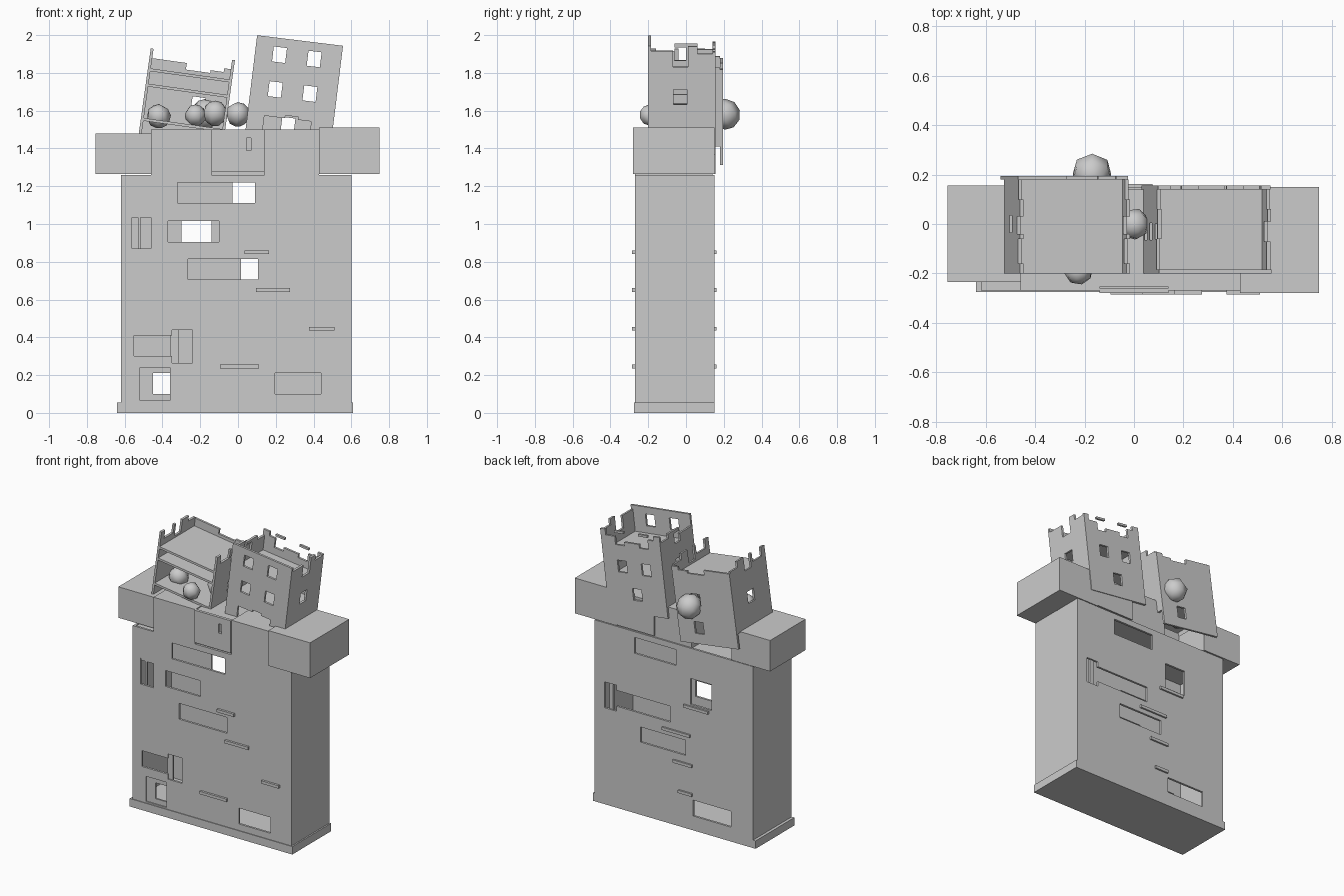
import bpy, bmesh, math
from mathutils import Matrix, Vector

if "Cube" in bpy.data.objects:
    bpy.data.objects.remove(bpy.data.objects["Cube"])

grey = bpy.data.materials.new("stone_grey")
grey.diffuse_color = (0.6, 0.6, 0.6, 1)
grey.use_nodes = True
grey.node_tree.nodes["Principled BSDF"].inputs["Base Color"].default_value = grey.diffuse_color
I = Matrix.Identity(4)


def finish(name, bm):
    bmesh.ops.recalc_face_normals(bm, faces=bm.faces)
    mesh = bpy.data.meshes.new(name)
    bm.to_mesh(mesh)
    bm.free()
    mesh.materials.append(grey)
    ob = bpy.data.objects.new(name, mesh)
    bpy.context.collection.objects.link(ob)
    return ob


def box(name, x, y, z, frame=I):
    bm = bmesh.new()
    size = Matrix.Diagonal((x[1] - x[0], y[1] - y[0], z[1] - z[0], 1))
    mid = Matrix.Translation(((x[0] + x[1]) / 2, (y[0] + y[1]) / 2, (z[0] + z[1]) / 2))
    bmesh.ops.create_cube(bm, size=1, matrix=frame @ mid @ size)
    return finish(name, bm)


def wall(name, axis, at, t, u, v, holes, frame=I):
    """Upright wall from at to at+t along its normal, with rectangular openings (u0, u1, v0, v1).
    axis 'x' spans x and z, axis 'y' spans y and z."""
    us, vs = set(u), set(v)
    for a, b, c, d in holes:
        us |= {min(max(q, u[0]), u[1]) for q in (a, b)}
        vs |= {min(max(q, v[0]), v[1]) for q in (c, d)}
    us, vs = sorted(us), sorted(vs)
    bm = bmesh.new()
    cache = {}

    def vert(a, b):
        if (a, b) not in cache:
            p = (a, at, b) if axis == 'x' else (at, a, b)
            cache[a, b] = bm.verts.new(frame @ Vector(p))
        return cache[a, b]

    for a, b in zip(us, us[1:]):
        for c, d in zip(vs, vs[1:]):
            m, n = (a + b) / 2, (c + d) / 2
            if not any(h[0] < m < h[1] and h[2] < n < h[3] for h in holes):
                bm.faces.new([vert(a, c), vert(b, c), vert(b, d), vert(a, d)])
    geo = bmesh.ops.extrude_face_region(bm, geom=bm.faces[:])["geom"]
    n = frame.to_3x3() @ Vector((0, t, 0) if axis == 'x' else (t, 0, 0))
    bmesh.ops.translate(bm, verts=[g for g in geo if isinstance(g, bmesh.types.BMVert)], vec=n)
    bmesh.ops.recalc_face_normals(bm, faces=bm.faces)
    bmesh.ops.dissolve_limit(bm, angle_limit=0.01, verts=bm.verts, edges=bm.edges)
    return finish(name, bm)


def ball(name, x, y, z, r):
    bm = bmesh.new()
    spin = Matrix.Rotation(0.5 + x * 3, 4, 'Z') @ Matrix.Rotation(0.6, 4, 'X')
    bmesh.ops.create_uvsphere(bm, u_segments=7, v_segments=5, radius=r,
                              matrix=Matrix.Translation((x, y, z)) @ spin)
    for f in bm.faces:
        f.smooth = True
    return finish(name, bm)


# Hollow main body with openings
wall("body_front", 'x', -0.27, 0.015, (-0.62, 0.6), (0.05, 1.26), [
    (-0.32, 0.09, 1.11, 1.22), (-0.37, -0.10, 0.905, 1.015), (-0.265, 0.105, 0.705, 0.815),
    (-0.56, -0.46, 0.87, 1.05), (-0.55, -0.35, 0.30, 0.41), (-0.35, -0.24, 0.265, 0.44),
    (-0.52, -0.36, 0.065, 0.24), (0.195, 0.44, 0.10, 0.21)])
wall("body_back", 'x', 0.15, -0.015, (-0.62, 0.6), (0.05, 1.26), [
    (-0.03, 0.29, 1.11, 1.22), (0.015, 0.43, 0.705, 0.815), (0.43, 0.52, 0.67, 0.85),
    (-0.30, -0.14, 0.87, 1.05), (-0.10, 0.245, 0.505, 0.61), (-0.45, -0.16, 0.10, 0.21)])
for side, x in (("left", (-0.62, -0.605)), ("right", (0.585, 0.6))):
    box("body_side_" + side, x, (-0.255, 0.135), (0.05, 1.26))
box("body_top", (-0.605, 0.585), (-0.255, 0.135), (1.24, 1.255))
box("base", (-0.64, 0.61), (-0.275, 0.15), (0, 0.055))

# Sliding shutters and bars standing in openings
box("shutter_bar_upper", (-0.53, -0.515), (-0.262, -0.25), (0.87, 1.05))
box("shutter_lintel_upper", (-0.56, -0.46), (-0.265, -0.25), (1.035, 1.05))
box("shutter_lower", (-0.36, -0.315), (-0.262, -0.25), (0.265, 0.44))
box("frame_lower_top", (-0.52, -0.36), (-0.262, -0.25), (0.21, 0.24))
box("frame_lower_bottom", (-0.52, -0.36), (-0.262, -0.25), (0.065, 0.10))
box("frame_lower_side", (-0.52, -0.45), (-0.262, -0.25), (0.10, 0.21))
box("shutter_back", (0.46, 0.49), (0.13, 0.142), (0.67, 0.85))

# Small ledges on both faces
for x, z in (((0.035, 0.165), 0.85), ((0.095, 0.275), 0.65), ((0.375, 0.51), 0.445), ((-0.095, 0.11), 0.245)):
    box("front_ledge", x, (-0.285, -0.27), (z - 0.01, z + 0.01))
for x, z in (((-0.28, -0.09), 0.85), ((-0.14, 0.075), 0.65), ((-0.155, -0.01), 0.445), ((-0.155, -0.05), 0.245)):
    box("back_ledge", x, (0.15, 0.162), (z - 0.01, z + 0.01))

# Cornice blocks
box("cornice_left", (-0.755, -0.46), (-0.235, 0.155), (1.265, 1.48))
box("cornice_mid_left", (-0.46, -0.14), (-0.27, -0.1), (1.255, 1.5))
wall("cornice_mid_front", 'x', -0.28, 0.02, (-0.14, 0.14), (1.275, 1.5), [(0.045, 0.068, 1.39, 1.455)])
box("cornice_mid", (-0.14, 0.14), (-0.255, 0.14), (1.255, 1.495))
box("cornice_mid_right", (0.14, 0.43), (-0.27, 0.14), (1.255, 1.5))
box("cornice_back_plate", (0.14, 0.43), (0.14, 0.15), (1.27, 1.41))
box("cornice_right", (0.43, 0.75), (-0.28, 0.15), (1.265, 1.51))


def windows(centres, w=0.035, h=0.04):
    return [(a - w, a + w, b - h, b + h) for a, b in centres]


# Right tilted tower
R = Matrix.Translation((0.04, 0, 1.5)) @ Matrix.Rotation(math.radians(7), 4, 'Y')
W, T = 0.458, 0.015
grid = [(a, b) for a in (0.13, 0.315) for b in (0.23, 0.415)]
wall("tower_front", 'x', -0.2, T, (0, W), (-0.08, 0.503), windows(grid) + [
    (0.09, 0.2, -0.08, 0.085), (0.2, 0.27, -0.08, 0.1), (0.27, 0.34, -0.08, 0.085)], R)
wall("tower_back", 'x', 0.155, -T, (0, W), (-0.08, 0.47), windows(grid + [(0.22, 0.05)]) + [
    (0.05, 0.095, 0.44, 0.5), (0.165, 0.28, 0.4, 0.5), (0.35, 0.42, 0.43, 0.5)], R)
wall("tower_right", 'y', W, -T, (-0.185, 0.14), (-0.08, 0.5), windows([(-0.03, 0.23)]) + [
    (-0.185, -0.07, 0.475, 0.5), (-0.07, 0.01, 0.39, 0.5), (0.06, 0.14, 0.46, 0.5)], R)
wall("tower_left", 'y', 0, T, (-0.185, 0.14), (-0.08, 0.46), windows([(-0.03, 0.23), (-0.03, 0.06)]) + [
    (-0.185, -0.06, 0.42, 0.5), (-0.06, 0.0, 0.37, 0.44), (0.06, 0.14, 0.43, 0.5)], R)
for v in (0.14, 0.325):
    box("tower_floor", (T, W - T), (-0.185, 0.14), (v - 0.015, v), R)

# Left tilted house, open at the front
L = Matrix.Translation((-0.54, 0, 1.375)) @ Matrix.Rotation(math.radians(8), 4, 'Y')
W = 0.45
wall("house_back", 'x', 0.195, -T, (0, W), (0, 0.51), windows([(0.29, 0.3), (0.29, 0.11)]) + [
    (0.2, 0.33, 0.475, 0.6), (0.33, 0.4, 0.49, 0.6)], L)
for name, u, t in (("house_left", 0, T), ("house_right", W, -T)):
    wall(name, 'y', u, t, (-0.2, 0.18), (0.1, 0.56), windows([(0.0, 0.29)]) + [
        (-0.16, -0.06, 0.5, 0.6), (-0.04, 0.03, 0.47, 0.6), (0.1, 0.18, 0.52, 0.6)], L)
for v in (0.19, 0.373, 0.455):
    box("house_floor", (T, W - T), (-0.2, 0.18), (v - 0.015, v), L)

# Faceted balls lodged in the rooms and walls
for p in ((-0.42, -0.05, 1.57, 0.065), (-0.225, -0.19, 1.575, 0.058), (-0.12, -0.05, 1.585, 0.068),
          (0.0, 0.0, 1.58, 0.065), (-0.17, 0.205, 1.58, 0.083)):
    ball("ball", *p)
